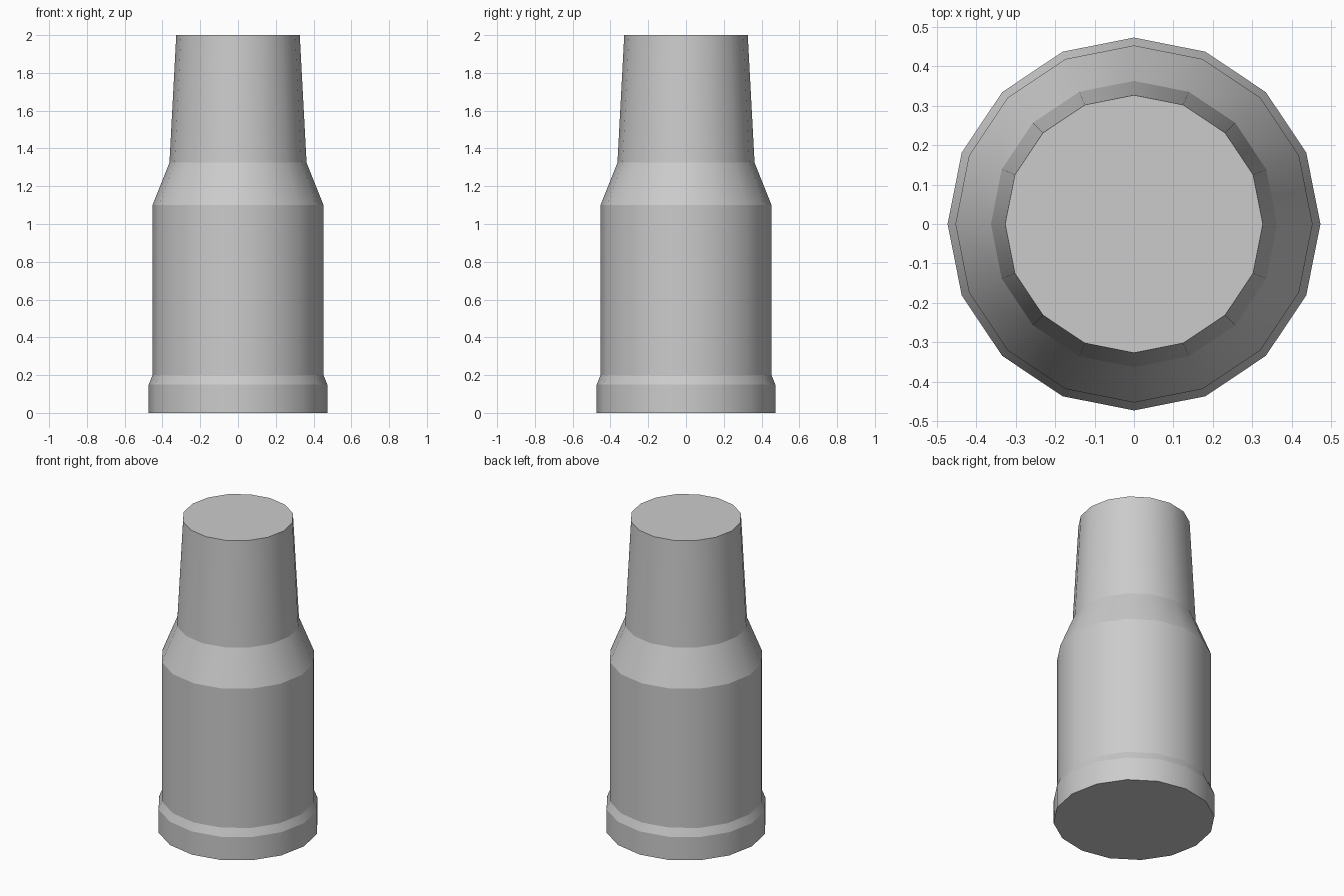
import bpy, bmesh
from math import cos, sin, tau

cube = bpy.data.objects.get("Cube")
if cube:
    bpy.data.objects.remove(cube, do_unlink=True)

SIDES = 16

# Single plain grey
grey = bpy.data.materials.new("light_grey")
grey.use_nodes = True
colour = (0.6, 0.6, 0.6, 1)
grey.diffuse_color = colour
grey.node_tree.nodes["Principled BSDF"].inputs["Base Color"].default_value = colour

# Radius and height of each ring: foot, foot bevel, body, shoulder, tapered neck
profile = [(0.473, 0), (0.473, 0.15), (0.453, 0.2),
           (0.453, 1.1), (0.363, 1.325), (0.327, 2)]

bm = bmesh.new()
rings = [[bm.verts.new((r * cos(tau * i / SIDES), r * sin(tau * i / SIDES), z))
          for i in range(SIDES)] for r, z in profile]

# Side bands, smooth around the axis
for low, high in zip(rings, rings[1:]):
    for i in range(SIDES):
        j = (i + 1) % SIDES
        bm.faces.new((low[i], low[j], high[j], high[i])).smooth = True

# Flat end caps
bm.faces.new(rings[0][::-1])
bm.faces.new(rings[-1])

# Keep a crisp edge around every ring
for ring in rings:
    for i in range(SIDES):
        bm.edges.get((ring[i], ring[(i + 1) % SIDES])).smooth = False

mesh = bpy.data.meshes.new("stepped_bottle_body")
bm.to_mesh(mesh)
bm.free()
mesh.materials.append(grey)
body = bpy.data.objects.new("stepped_bottle_body", mesh)
bpy.context.collection.objects.link(body)
